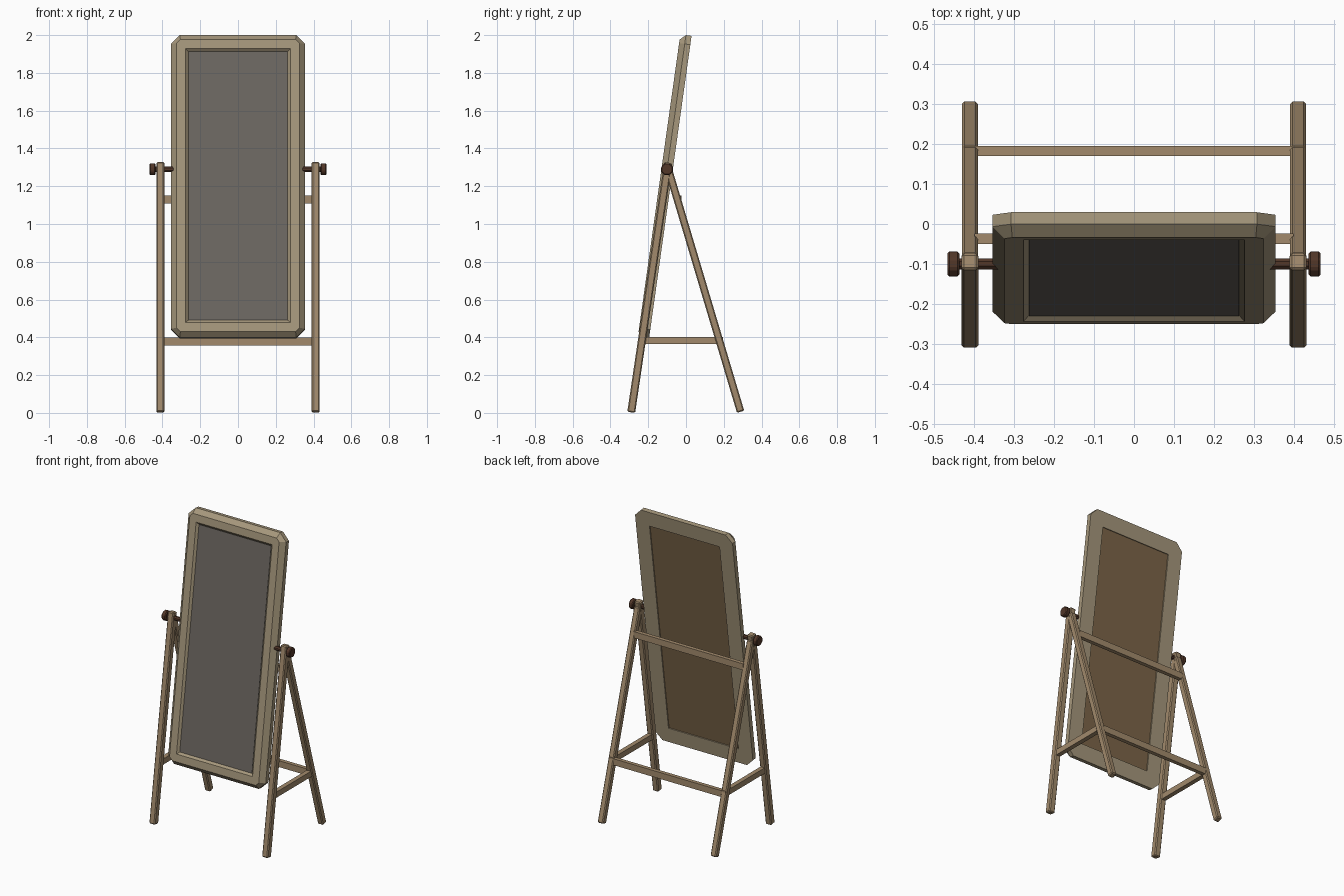
import bpy, bmesh, math
from mathutils import Matrix, Vector

if "Cube" in bpy.data.objects:
    bpy.data.objects.remove(bpy.data.objects["Cube"])

PIVOT = Vector((0, -0.1, 1.29))
TILT = -math.radians(8)


def material(name, rgb):
    m = bpy.data.materials.new(name)
    m.diffuse_color = (*rgb, 1)
    m.use_nodes = True
    m.node_tree.nodes["Principled BSDF"].inputs["Base Color"].default_value = m.diffuse_color
    return m


WOOD = material("wood", (0.36, 0.255, 0.15))
FRAME = material("frame_wood", (0.38, 0.31, 0.20))
GLASS = material("glass", (0.15, 0.135, 0.12))
BACK = material("backing", (0.20, 0.13, 0.065))
DARK = material("dark_wood", (0.085, 0.038, 0.022))


def finish(bm, name, mat, matrix=Matrix(), bevel=0):
    bmesh.ops.recalc_face_normals(bm, faces=bm.faces)
    me = bpy.data.meshes.new(name)
    bm.to_mesh(me)
    bm.free()
    me.materials.append(mat)
    ob = bpy.data.objects.new(name, me)
    ob.matrix_world = matrix
    bpy.context.collection.objects.link(ob)
    if bevel:
        b = ob.modifiers.new("bevel", 'BEVEL')
        b.width = bevel
        b.segments = 1
    return ob


def box(name, size, center, mat, matrix=Matrix(), bevel=0):
    bm = bmesh.new()
    bmesh.ops.create_cube(bm, size=1)
    bmesh.ops.scale(bm, vec=size, verts=bm.verts)
    bmesh.ops.translate(bm, vec=center, verts=bm.verts)
    return finish(bm, name, mat, matrix, bevel)


def leg(name, x, foot, top, size):
    # box running between two (y, z) points
    a, b = Vector((x, *foot)), Vector((x, *top))
    d = b - a
    mx = Matrix.Translation((a + b) / 2) @ Matrix.Rotation(-math.atan2(d.y, d.z), 4, 'X')
    return box(name, (size, size, d.length), (0, 0, 0), WOOD, mx, 0.006)


def peg(name, radius, x0, x1, sides, bevel=0):
    bm = bmesh.new()
    bmesh.ops.create_cone(bm, cap_ends=True, segments=sides, radius1=radius,
                          radius2=radius, depth=abs(x1 - x0))
    mx = (Matrix.Translation(PIVOT + Vector(((x0 + x1) / 2, 0, 0)))
          @ Matrix.Rotation(math.pi / 2, 4, 'Y') @ Matrix.Rotation(math.pi / sides, 4, 'Z'))
    return finish(bm, name, DARK, mx, bevel)


# Tilted mirror: origin at the pivot, its middle lies below it
mirror_mx = Matrix.Translation(PIVOT) @ Matrix.Rotation(TILT, 4, 'X')
MID = -0.0915

# Frame: rings of (half width, half height, corner cut, forward offset)
rings = [(0.355, 0.8085, 0.047, -0.03), (0.355, 0.8085, 0.047, 0.0),
         (0.325, 0.7805, 0.02, 0.03), (0.277, 0.732, 0, 0.03),
         (0.262, 0.717, 0, 0.015), (0.255, 0.71, 0, -0.03)]
bm = bmesh.new()
loops = []
for w, h, c, n in rings:
    pts = [(w, h - c), (w - c, h), (c - w, h), (-w, h - c),
           (-w, c - h), (c - w, -h), (w - c, -h), (w, c - h)]
    loops.append([bm.verts.new((x, -n, z + MID)) for x, z in pts])
for i, a in enumerate(loops):
    b = loops[(i + 1) % len(loops)]
    for j in range(8):
        k = (j + 1) % 8
        bm.faces.new((a[j], a[k], b[k], b[j]))
bmesh.ops.remove_doubles(bm, verts=bm.verts, dist=1e-5)
finish(bm, "mirror_frame", FRAME, mirror_mx)

# Glass and backing board
box("mirror_glass", (0.526, 0.008, 1.436), (0, -0.014, MID), GLASS, mirror_mx)
box("mirror_backing", (0.52, 0.03, 1.43), (0, 0.007, MID), BACK, mirror_mx)

# Side stands with pivots
for s, side in ((-1, "left"), (1, "right")):
    x = s * 0.411
    leg("front_leg_" + side, x, (-0.29, 0.003), (-0.094, 1.325), 0.042)
    leg("rear_leg_" + side, x, (0.289, 0.006), (-0.092, 1.285), 0.04)
    box("side_brace_" + side, (0.03, 0.43, 0.037), (x, -0.02, 0.384), WOOD)
    peg("pivot_rod_" + side, 0.0145, s * 0.34, s * 0.445, 8)
    peg("pivot_knob_" + side, 0.034, s * 0.4375, s * 0.4675, 8, 0.005)

# Rear crossbars
box("lower_crossbar", (0.80, 0.026, 0.042), (0, 0.183, 0.378), WOOD)
box("upper_crossbar", (0.80, 0.026, 0.042), (0, -0.037, 1.13), WOOD)
